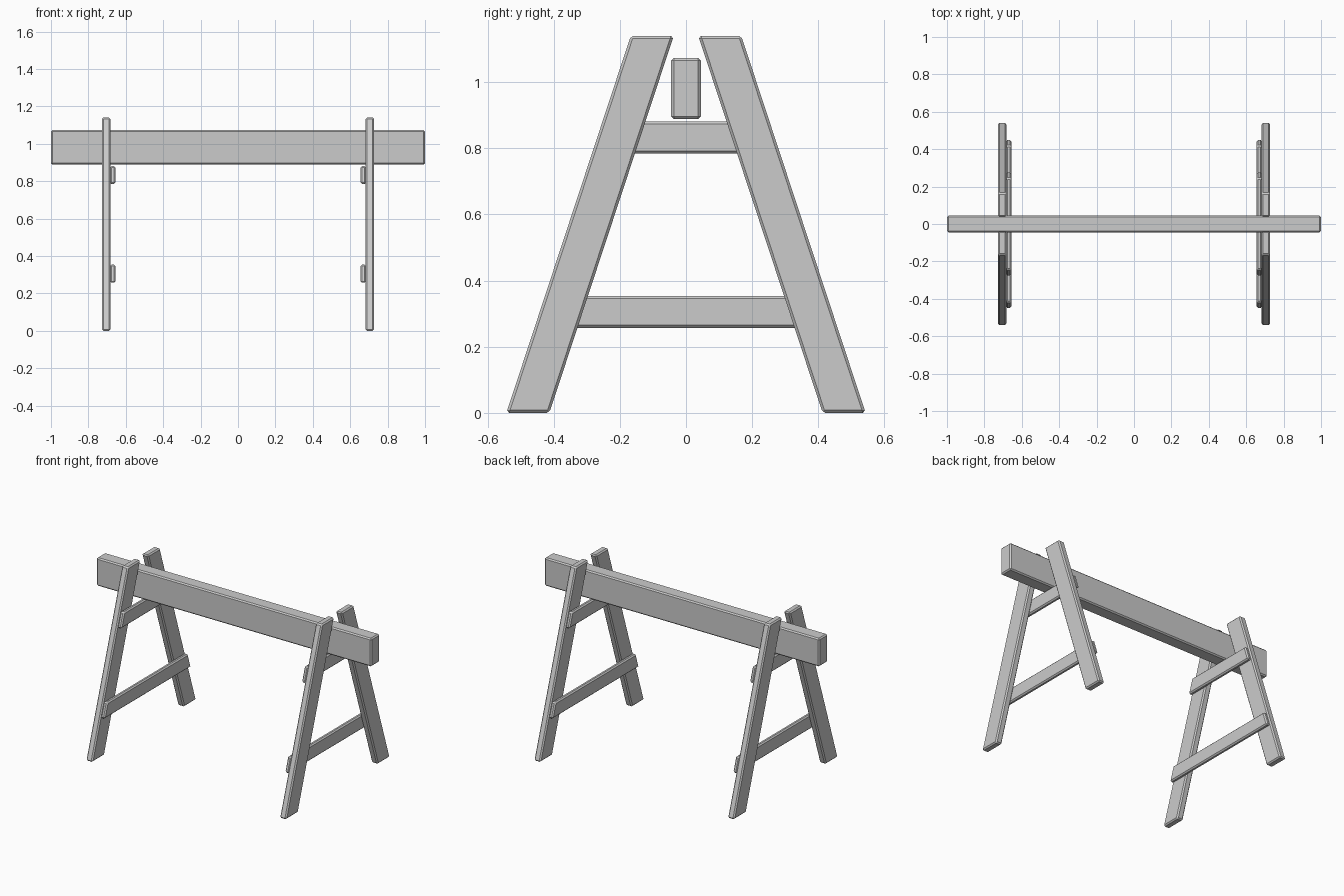
import bpy, bmesh

cube = bpy.data.objects.get("Cube")
if cube:
    bpy.data.objects.remove(cube, do_unlink=True)

wood = bpy.data.materials.new("plain grey")
wood.use_nodes = True
GREY = (0.6, 0.6, 0.6, 1)
wood.diffuse_color = GREY
wood.node_tree.nodes["Principled BSDF"].inputs["Base Color"].default_value = GREY


def plank(name, profile, x0, x1, bevel):
    """Extrude a (y, z) outline from x0 to x1 and chamfer its edges."""
    bm = bmesh.new()
    face = bm.faces.new([bm.verts.new((x0, y, z)) for y, z in profile])
    out = bmesh.ops.extrude_face_region(bm, geom=[face])
    moved = [v for v in out["geom"] if isinstance(v, bmesh.types.BMVert)]
    bmesh.ops.translate(bm, verts=moved, vec=(x1 - x0, 0, 0))
    bmesh.ops.recalc_face_normals(bm, faces=bm.faces[:])
    mesh = bpy.data.meshes.new(name)
    bm.to_mesh(mesh)
    bm.free()
    mesh.materials.append(wood)
    obj = bpy.data.objects.new(name, mesh)
    bpy.context.collection.objects.link(obj)
    mod = obj.modifiers.new("chamfer", "BEVEL")
    mod.width = bevel
    mod.segments = 1
    mod.limit_method = "NONE"
    return obj


# Leg geometry: outer edge leans inward as it rises
HEIGHT, FOOT, HEAD, WIDTH = 1.14, 0.543, 0.167, 0.13


def outer_edge(z):
    return FOOT + (HEAD - FOOT) * z / HEIGHT


# Top beam
plank("top_beam", [(-0.045, 0.888), (0.045, 0.888), (0.045, 1.073), (-0.045, 1.073)],
      -1, 1, 0.008)

for side, sx in (("left", 1), ("right", -1)):
    # Pair of splayed legs
    for end, sy in (("front", -1), ("back", 1)):
        outline = [(FOOT, 0), (HEAD, HEIGHT), (HEAD - WIDTH, HEIGHT), (FOOT - WIDTH, 0)]
        plank(f"{side}_{end}_leg", [(sy * y, z) for y, z in outline],
              sx * 0.682, sx * 0.728, 0.008)
    # Cross braces on the inner face, ends cut parallel to the legs
    for level, z0, z1 in (("upper", 0.784, 0.881), ("lower", 0.257, 0.354)):
        b, t = outer_edge(z0) - 0.006, outer_edge(z1) - 0.006
        plank(f"{side}_{level}_brace", [(-b, z0), (b, z0), (t, z1), (-t, z1)],
              sx * 0.656, sx * 0.684, 0.008)
